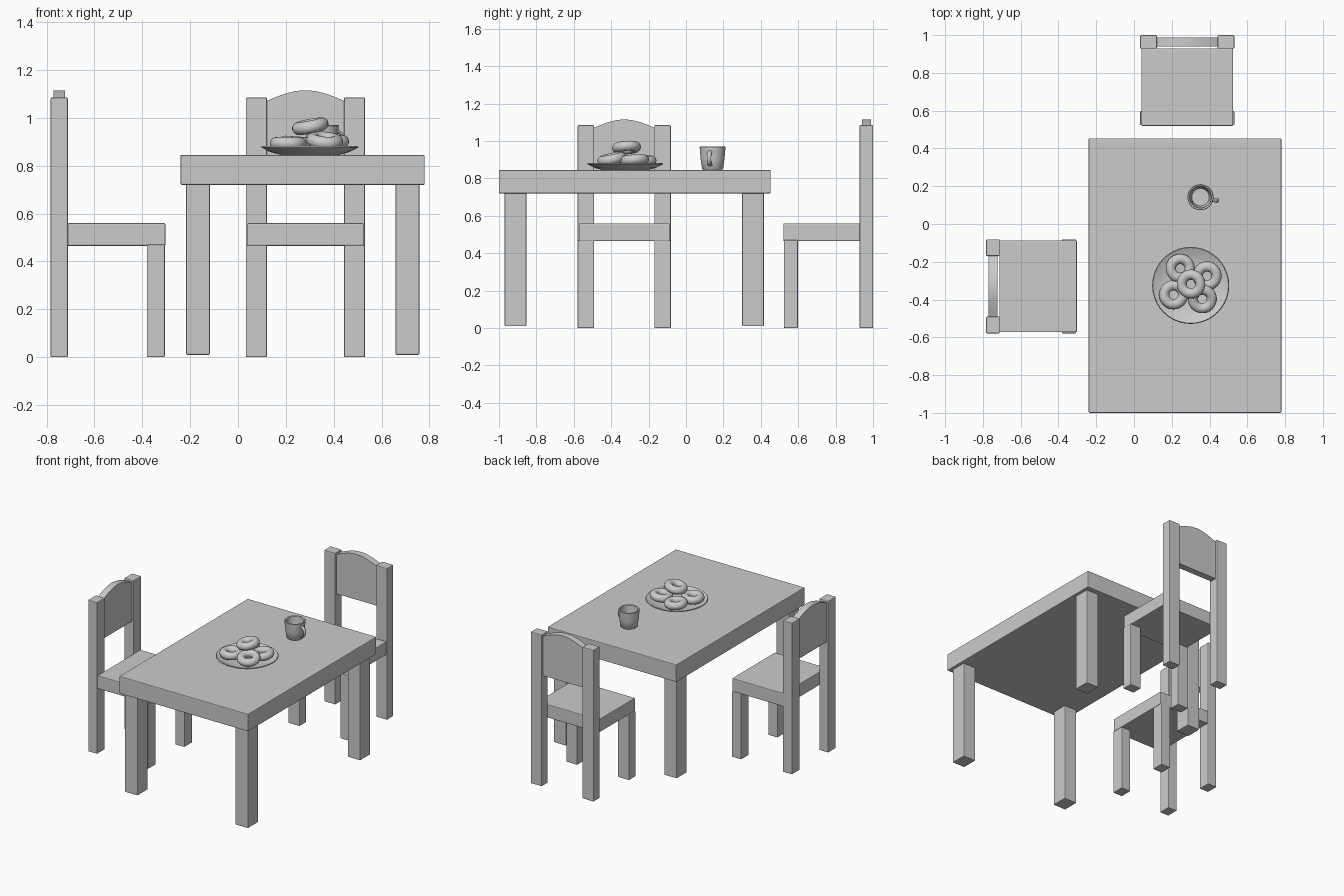
import bpy, bmesh, math
from mathutils import Matrix, Vector

cube = bpy.data.objects.get("Cube")
if cube:
    bpy.data.objects.remove(cube, do_unlink=True)

grey = bpy.data.materials.new("plain grey")
grey.use_nodes = True
COLOUR = (0.6, 0.6, 0.6, 1)
grey.diffuse_color = COLOUR
grey.node_tree.nodes["Principled BSDF"].inputs["Base Color"].default_value = COLOUR


def finish(name, bm, matrix=Matrix(), bevel=0, smooth=False):
    """Turn a bmesh into a named object, with optional rounded edges."""
    bmesh.ops.recalc_face_normals(bm, faces=bm.faces)
    mesh = bpy.data.meshes.new(name)
    bm.to_mesh(mesh)
    bm.free()
    mesh.materials.append(grey)
    ob = bpy.data.objects.new(name, mesh)
    bpy.context.collection.objects.link(ob)
    ob.matrix_world = matrix
    if bevel:
        mod = ob.modifiers.new("soft edges", "BEVEL")
        mod.width, mod.segments = bevel, 2
    if smooth:
        bpy.ops.object.select_all(action="DESELECT")
        ob.select_set(True)
        bpy.context.view_layer.objects.active = ob
        bpy.ops.object.shade_smooth_by_angle(angle=math.radians(40))
    return ob


def box(name, low, high, matrix=Matrix()):
    low, high = Vector(low), Vector(high)
    bm = bmesh.new()
    bmesh.ops.create_cube(bm, size=1)
    bmesh.ops.scale(bm, vec=high - low, verts=bm.verts)
    bmesh.ops.translate(bm, vec=(low + high) / 2, verts=bm.verts)
    return finish(name, bm, matrix, bevel=0.005)


def lathe(name, profile, location, steps=40):
    """Spin a radius/height profile around z."""
    bm = bmesh.new()
    verts = [bm.verts.new((r, 0, z)) for r, z in profile]
    edges = [bm.edges.new(pair) for pair in zip(verts, verts[1:])]
    bmesh.ops.spin(bm, geom=verts + edges, cent=(0, 0, 0), axis=(0, 0, 1),
                   angle=math.tau, steps=steps)
    bmesh.ops.remove_doubles(bm, verts=bm.verts, dist=0.0001)
    return finish(name, bm, Matrix.Translation(location), smooth=True)


def ring(name, major, minor, matrix, around=32, across=16):
    bm = bmesh.new()
    loops = []
    for i in range(around):
        a = math.tau * i / around
        loop = []
        for j in range(across):
            b = math.tau * j / across
            r = major + minor * math.cos(b)
            loop.append(bm.verts.new((r * math.cos(a), r * math.sin(a),
                                      minor * math.sin(b))))
        loops.append(loop)
    for i in range(around):
        p, q = loops[i], loops[(i + 1) % around]
        for j in range(across):
            k = (j + 1) % across
            bm.faces.new((p[j], q[j], q[k], p[k]))
    return finish(name, bm, matrix, smooth=True)


def chair(prefix, matrix):
    """Chair facing -y, with its rear at y = 0 and centred on x = 0."""
    box(prefix + " seat", (-0.243, -0.48, 0.465), (0.243, -0.07, 0.56), matrix)
    for side, x in (("right", -0.205), ("left", 0.205)):
        box(f"{prefix} {side} back post", (x - 0.044, -0.072, 0),
            (x + 0.044, 0, 1.085), matrix)
        box(f"{prefix} {side} front leg", (x - 0.044, -0.477, 0),
            (x + 0.044, -0.402, 0.47), matrix)
    # Arched back panel
    bm = bmesh.new()
    half, n = 0.168, 16
    outline = [(-half, 0.79), (half, 0.79)]
    for i in range(n + 1):
        t = 1 - 2 * i / n
        outline.append((half * t, 1.068 + 0.047 * math.cos(t * math.pi / 2)))
    face = bm.faces.new([bm.verts.new((x, -0.06, z)) for x, z in outline])
    out = bmesh.ops.extrude_face_region(bm, geom=[face])
    moved = [v for v in out["geom"] if isinstance(v, bmesh.types.BMVert)]
    bmesh.ops.translate(bm, vec=(0, 0.048, 0), verts=moved)
    finish(prefix + " back panel", bm, matrix)


# Table
TOP = 0.845
box("table top", (-0.24, -1, 0.72), (0.78, 0.453, TOP))
for depth, y in (("front", -0.912), ("back", 0.358)):
    for side, x in (("right", -0.167), ("left", 0.708)):
        box(f"table {depth} {side} leg", (x - 0.05, y - 0.058, 0.01),
            (x + 0.05, y + 0.058, 0.725))

# Chairs
chair("back chair", Matrix.Translation((0.282, 1, 0)))
chair("side chair", Matrix.Translation((-0.783, -0.33, 0))
      @ Matrix.Rotation(math.pi / 2, 4, "Z"))

# Plate
lathe("plate", [(0, 0), (0.12, 0), (0.165, 0.012), (0.204, 0.032),
                (0.2, 0.037), (0.16, 0.019), (0.12, 0.009), (0, 0.009)],
      (0.3, -0.325, TOP))

# Ring cakes, with a tilt about x and y
cakes = [(0.245, -0.235, 0.895, 0, 4), (0.387, -0.275, 0.897, 4, -5),
         (0.21, -0.375, 0.893, 0, 0), (0.362, -0.397, 0.905, 12, 5),
         (0.302, -0.318, 0.965, 4, -11)]
for i, (x, y, z, tx, ty) in enumerate(cakes):
    tilt = (Matrix.Rotation(math.radians(ty), 4, "Y")
            @ Matrix.Rotation(math.radians(tx), 4, "X"))
    ring(f"ring cake {i + 1}", 0.05, 0.027, Matrix.Translation((x, y, z)) @ tilt)

# Mug with an open top
MUG = (0.352, 0.142, TOP)
lathe("mug", [(0, 0), (0.05, 0), (0.056, 0.006), (0.064, 0.06), (0.069, 0.122),
              (0.066, 0.126), (0.058, 0.122), (0.053, 0.06), (0.046, 0.014),
              (0, 0.012)], MUG, 32)

# Mug handle: a flattened tube bent into a loop
bm = bmesh.new()
sections = []
for i in range(13):
    a = math.pi * (i / 12 - 0.5)
    mid = Vector((0.055 + 0.038 * math.cos(a), 0, 0.063 + 0.036 * math.sin(a)))
    out = Vector((math.cos(a), 0, math.sin(a)))
    sections.append([bm.verts.new(mid + out * 0.007 * math.cos(b)
                                  + Vector((0, 0.012 * math.sin(b), 0)))
                     for b in [math.tau * j / 10 for j in range(10)]])
for p, q in zip(sections, sections[1:]):
    for j in range(10):
        k = (j + 1) % 10
        bm.faces.new((p[j], q[j], q[k], p[k]))
finish("mug handle", bm, Matrix.Translation(MUG)
       @ Matrix.Rotation(math.radians(-12), 4, "Z"), smooth=True)
